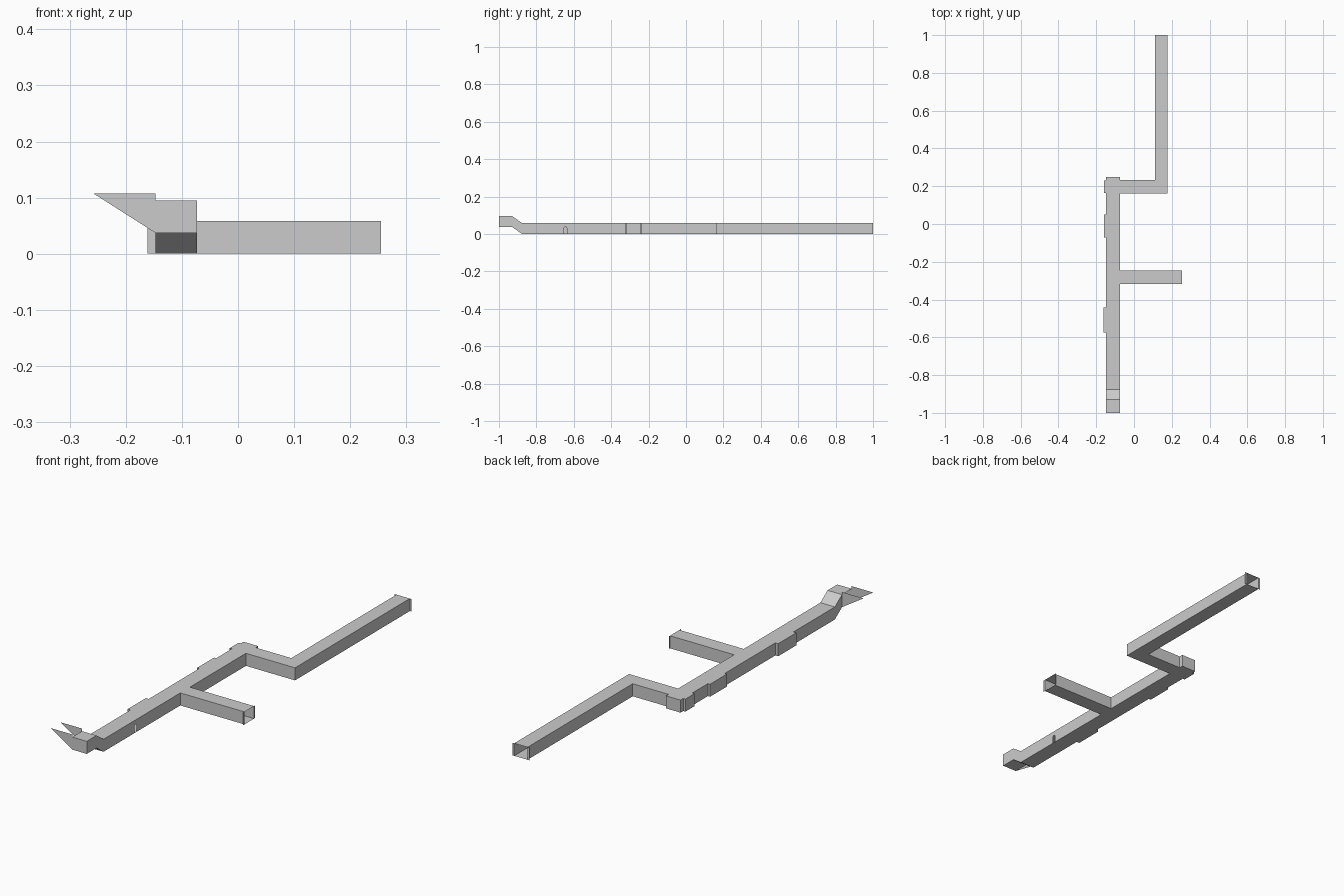
import bpy

if "Cube" in bpy.data.objects:
    bpy.data.objects.remove(bpy.data.objects["Cube"])

H = 0.058            # corridor height
RISE = 0.037         # height gained at the stairs
L, R = -0.147, -0.073


def make(name, faces):
    verts, idx = [], []
    for f in faces:
        idx.append(list(range(len(verts), len(verts) + len(f))))
        verts += f
    me = bpy.data.meshes.new(name)
    me.from_pydata(verts, [], idx)
    me.update()
    ob = bpy.data.objects.new(name, me)
    bpy.context.collection.objects.link(ob)
    return ob


def wall(a, b, z0=0.0, z1=H):
    return [(*a, z0), (*b, z0), (*b, z1), (*a, z1)]


def alcove(y0, y1, x):
    # shallow recess on the left wall, walked from back to front
    return [(L, y1), (x, y1), (x, y0), (L, y0)]


# Corridor plan, counter-clockwise from the foot of the stairs
plan = [(L, -0.877), (R, -0.877), (R, -0.317), (0.255, -0.317),
        (0.255, -0.247), (R, -0.247), (R, 0.162), (0.178, 0.162),
        (0.178, 1.0), (0.11, 1.0), (0.11, 0.232), (R, 0.232),
        (R, 0.25), (L, 0.25)]
plan += alcove(0.165, 0.23, -0.158)
plan += alcove(-0.072, 0.05, -0.158)
plan += alcove(-0.575, -0.442, -0.1615)

make("corridor_floor", [[(x, y, 0) for x, y in reversed(plan)]])
make("corridor_ceiling", [[(x, y, H) for x, y in plan]])

# Walls, leaving the stair foot (0), branch end (3) and far end (8) open
walls = []
for i, a in enumerate(plan):
    b = plan[(i + 1) % len(plan)]
    if i in (0, 3, 8):
        continue
    if i == 1:
        # wall with a small arched hole at floor level
        hole = [(-0.653, 0), (-0.653, 0.03), (-0.649, 0.037),
                (-0.641, 0.037), (-0.637, 0.03), (-0.637, 0)]
        walls.append([(*a, 0)] + [(R, y, z) for y, z in hole]
                     + [(*b, 0), (*b, H), (*a, H)])
    else:
        walls.append(wall(a, b))
make("corridor_walls", walls)

# Thin flanges beside both open ends
make("branch_end_flanges", [wall((0.255, -0.327), (0.255, -0.317)),
                            wall((0.255, -0.247), (0.255, -0.239))])
make("far_end_flanges", [wall((0.188, 1.0), (0.178, 1.0)),
                         wall((0.11, 1.0), (0.10, 1.0))])

# Stairs up to the raised landing: a swept section, left of landing open
path = [(-0.877, 0.0), (-0.929, RISE), (-1.0, RISE)]
faces = []
for i, ((y0, z0), (y1, z1)) in enumerate(zip(path, path[1:])):
    faces.append([(L, y0, z0), (R, y0, z0), (R, y1, z1), (L, y1, z1)])
    faces.append([(L, y1, z1 + H), (R, y1, z1 + H), (R, y0, z0 + H), (L, y0, z0 + H)])
    faces.append([(R, y1, z1), (R, y0, z0), (R, y0, z0 + H), (R, y1, z1 + H)])
    if i == 0:
        faces.append([(L, y0, z0), (L, y1, z1), (L, y1, z1 + H), (L, y0, z0 + H)])
faces.append(wall((L, -1.0), (R, -1.0), RISE, RISE + H))
make("stair_landing", faces)

# Triangular side walls of the exit stairwell
for name, y, flip in (("exit_wall_front", -1.0, False), ("exit_wall_back", -0.929, True)):
    tri = [(L, y, RISE), (L, y, 0.107), (-0.257, y, 0.107)]
    make(name, [tri[::-1] if flip else tri])
